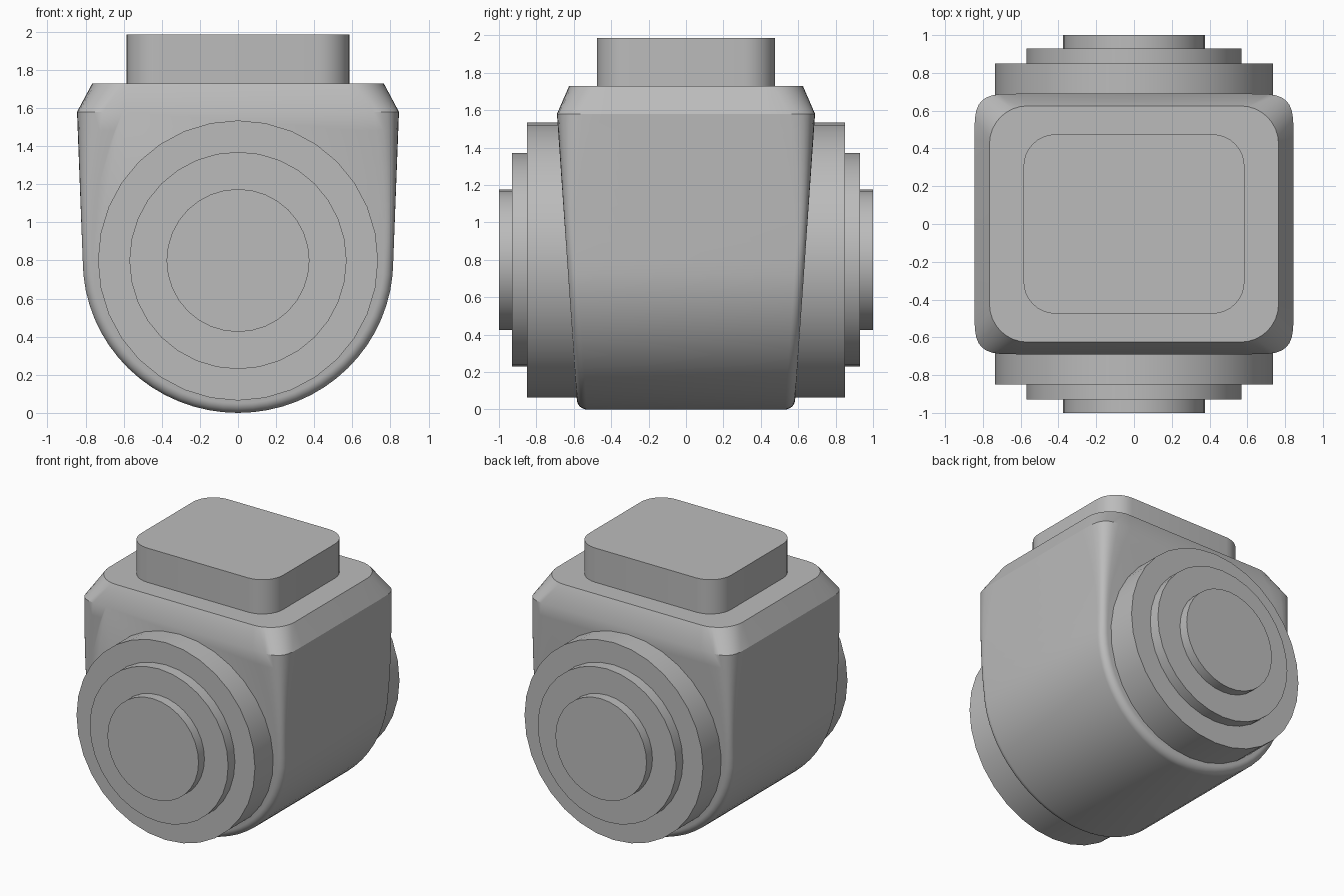
import bpy, bmesh
from math import sin, cos, pi, radians
from mathutils import Matrix, Vector

cube = bpy.data.objects.get("Cube")
if cube:
    bpy.data.objects.remove(cube, do_unlink=True)

GREY = (0.5, 0.5, 0.5, 1)
grey = bpy.data.materials.new("plain_grey")
grey.use_nodes = True
grey.diffuse_color = GREY
grey.node_tree.nodes["Principled BSDF"].inputs["Base Color"].default_value = GREY


def finish(bm, name):
    bmesh.ops.recalc_face_normals(bm, faces=bm.faces)
    mesh = bpy.data.meshes.new(name)
    bm.to_mesh(mesh)
    bm.free()
    obj = bpy.data.objects.new(name, mesh)
    bpy.context.collection.objects.link(obj)
    mesh.materials.append(grey)
    bpy.ops.object.select_all(action="DESELECT")
    obj.select_set(True)
    bpy.context.view_layer.objects.active = obj
    bpy.ops.object.shade_smooth_by_angle(angle=radians(30))
    return obj


CORNER = 8          # segments in each rounded corner
SHOULDER_Z, TOP_Z = 1.58, 1.73
AXLE_Z = 0.8


def corner_side(hx, hy, r, power=2):
    """Points (inset from hx, y) along one side, front corner to back corner."""
    front = []
    for k in range(CORNER + 1):
        a = k / CORNER * pi / 2
        front.append((r * (1 - sin(a) ** (2 / power)), r * (1 - cos(a) ** (2 / power))))
    return ([(i, -hy + j) for i, j in front] +
            [(i, hy - j) for i, j in reversed(front)])


def half_depth(z):
    return 0.58 + 0.11 * z / SHOULDER_Z


# Body: U-shaped outline, tapered in depth, with rounded end edges
outline = []        # (x, z, normal x, normal z) from left shoulder round the base
wall = 8
for k in range(wall):
    t = k / wall
    outline.append((0.845 - 0.03 * t, SHOULDER_Z + (AXLE_Z - SHOULDER_Z) * t, 1, 0))
for k in range(33):
    a = pi * k / 32
    outline.append((0.815 * cos(a), AXLE_Z * (1 - sin(a)), cos(a), -sin(a)))
outline += [(-x, z, -nx, nz) for x, z, nx, nz in reversed(outline[:wall])]

bm = bmesh.new()
rows = []
for x, z, nx, nz in outline:
    t = max(0, (z - AXLE_Z) / (SHOULDER_Z - AXLE_Z))
    r, power = 0.05 + 0.19 * t ** 2, 2 + 2 * t
    row = []
    for inset, y in corner_side(abs(x), 0, r, power):
        zi = z - nz * inset
        side = -1 if len(row) <= CORNER else 1
        row.append(bm.verts.new((x - nx * inset, y + side * half_depth(zi), zi)))
    rows.append(row)
for a, b in zip(rows, rows[1:]):
    for k in range(len(a) - 1):
        bm.faces.new((a[k], a[k + 1], b[k + 1], b[k]))
bm.faces.new([row[0] for row in rows])
bm.faces.new([row[-1] for row in rows])

# Sloping shoulder up to the flat top
side = corner_side(0.765, 0.625, 0.2)
right = [bm.verts.new((0.765 - i, y, TOP_Z)) for i, y in side]
left = [bm.verts.new((-0.765 + i, y, TOP_Z)) for i, y in side]
low = rows[0] + rows[-1][::-1]
high = right + left[::-1]
for k in range(len(low)):
    n = (k + 1) % len(low)
    bm.faces.new((low[k], low[n], high[n], high[k]))
bm.faces.new(high)
finish(bm, "body")

# Mounting block on top
bm = bmesh.new()
side = corner_side(0.585, 0.475, 0.17)
ring = [(0.585 - i, y) for i, y in side] + [(-0.585 + i, y) for i, y in side[::-1]]
base = bm.faces.new([bm.verts.new((x, y, TOP_Z)) for x, y in ring])
up = bmesh.ops.extrude_face_region(bm, geom=[base], use_keep_orig=True)
bmesh.ops.translate(bm, vec=(0, 0, 0.255),
                    verts=[v for v in up["geom"] if isinstance(v, bmesh.types.BMVert)])
finish(bm, "mounting_block")

# Stepped round discs on the front and back
for end, sign in (("front", -1), ("back", 1)):
    for name, radius, reach in (("outer", 0.735, 0.85), ("middle", 0.57, 0.93),
                                ("inner", 0.375, 1.0)):
        bm = bmesh.new()
        start = 0.5
        place = (Matrix.Translation(Vector((0, sign * (start + reach) / 2, AXLE_Z)))
                 @ Matrix.Rotation(pi / 2, 4, "X"))
        bmesh.ops.create_cone(bm, cap_ends=True, segments=32, radius1=radius,
                              radius2=radius, depth=reach - start, matrix=place)
        finish(bm, f"{end}_{name}_disc")
